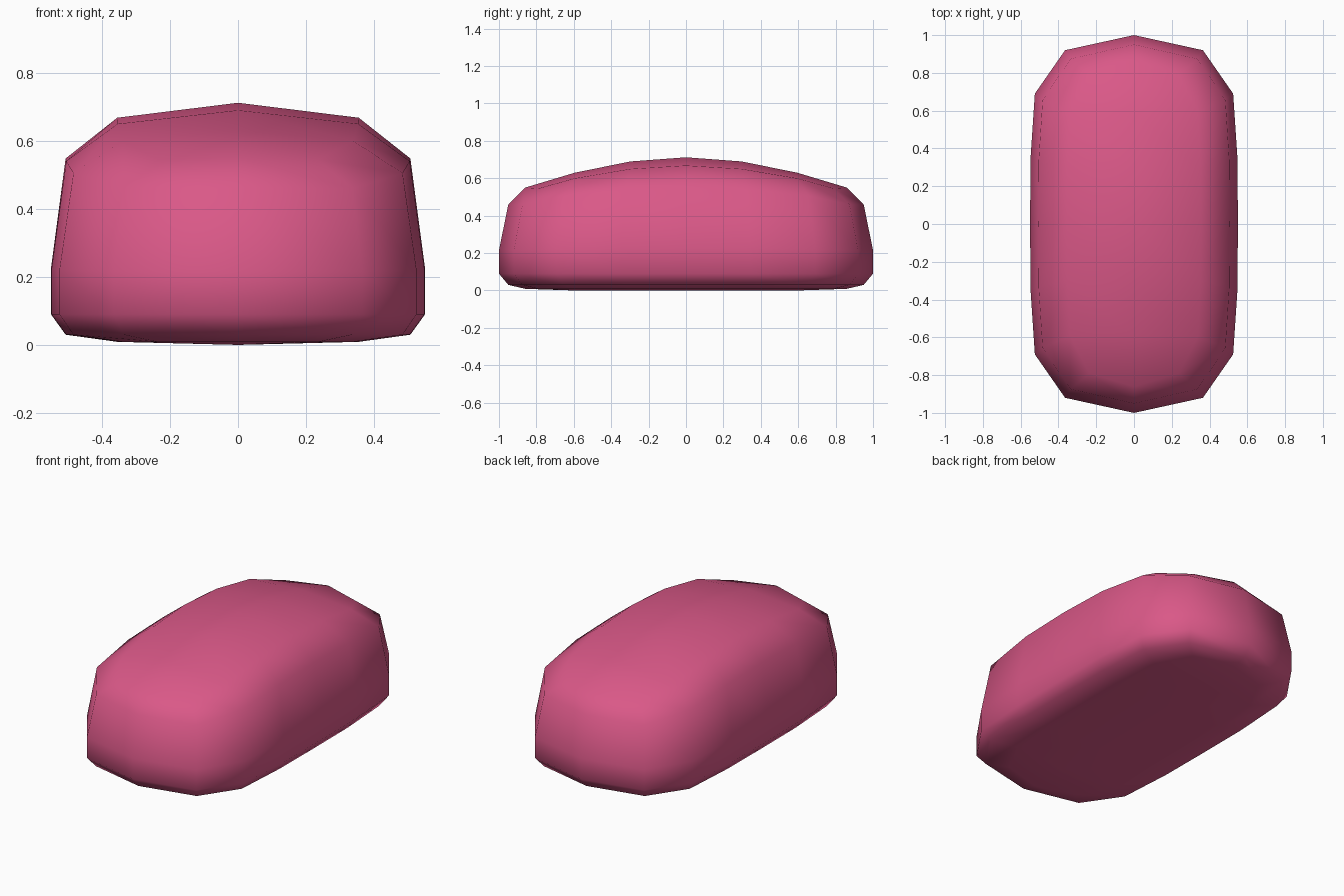
import bpy, bmesh

if "Cube" in bpy.data.objects:
    bpy.data.objects.remove(bpy.data.objects["Cube"])

pink = bpy.data.materials.new("rose pink")
pink.diffuse_color = (0.70, 0.098, 0.245, 1)
pink.use_nodes = True
pink.node_tree.nodes["Principled BSDF"].inputs["Base Color"].default_value = pink.diffuse_color

# quarter plan outline, from the +y tip round to the +x side
PLAN = [(0, 1.0), (0.365, 0.92), (0.525, 0.69), (0.548, 0.345), (0.55, 0)]

# each level: (x half width, y half length, heights along the quarter)
LEVELS = [
    (0.355, 0.86, [0.009] * 5),
    (0.507, 0.95, [0.03] * 5),
    (0.55, 1.0, [0.09] * 5),
    (0.55, 1.0, [0.215, 0.215, 0.22, 0.225, 0.225]),
    (0.507, 0.95, [0.46, 0.46, 0.505, 0.54, 0.548]),
    (0.355, 0.86, [0.55, 0.545, 0.60, 0.65, 0.668]),
]

bm = bmesh.new()


def ring(hx, hy, heights):
    """16-sided ring mirrored from one quarter."""
    q = [(x * hx / 0.55, y * hy, z) for (x, y), z in zip(PLAN, heights)]
    right = q + [(x, -y, z) for x, y, z in q[-2::-1]]
    left = [(-x, y, z) for x, y, z in right[-2:0:-1]]
    return [bm.verts.new(p) for p in right + left]


def cap(r, ridge):
    """Close a ring with a 3 x 7 grid of quads along a central ridge."""
    rows = [(r[15], r[0], r[1])]
    for i, z in enumerate(ridge, start=2):
        mid = bm.verts.new((0, r[i].co.y, z))
        rows.append((r[16 - i], mid, r[i]))
    rows.append((r[9], r[8], r[7]))
    for a, b in zip(rows, rows[1:]):
        for k in range(2):
            bm.faces.new((a[k], a[k + 1], b[k + 1], b[k]))


# side walls
rings = [ring(*lv) for lv in LEVELS]
for a, b in zip(rings, rings[1:]):
    for i in range(16):
        j = (i + 1) % 16
        bm.faces.new((a[i], a[j], b[j], b[i]))

# flat underside and arched top
cap(rings[0], [0.0] * 5)
cap(rings[-1], [0.63, 0.69, 0.712, 0.69, 0.63])

bmesh.ops.recalc_face_normals(bm, faces=bm.faces[:])
for f in bm.faces:
    f.smooth = True

mesh = bpy.data.meshes.new("rounded_block")
bm.to_mesh(mesh)
bm.free()
mesh.materials.append(pink)
obj = bpy.data.objects.new("rounded_block", mesh)
bpy.context.collection.objects.link(obj)
